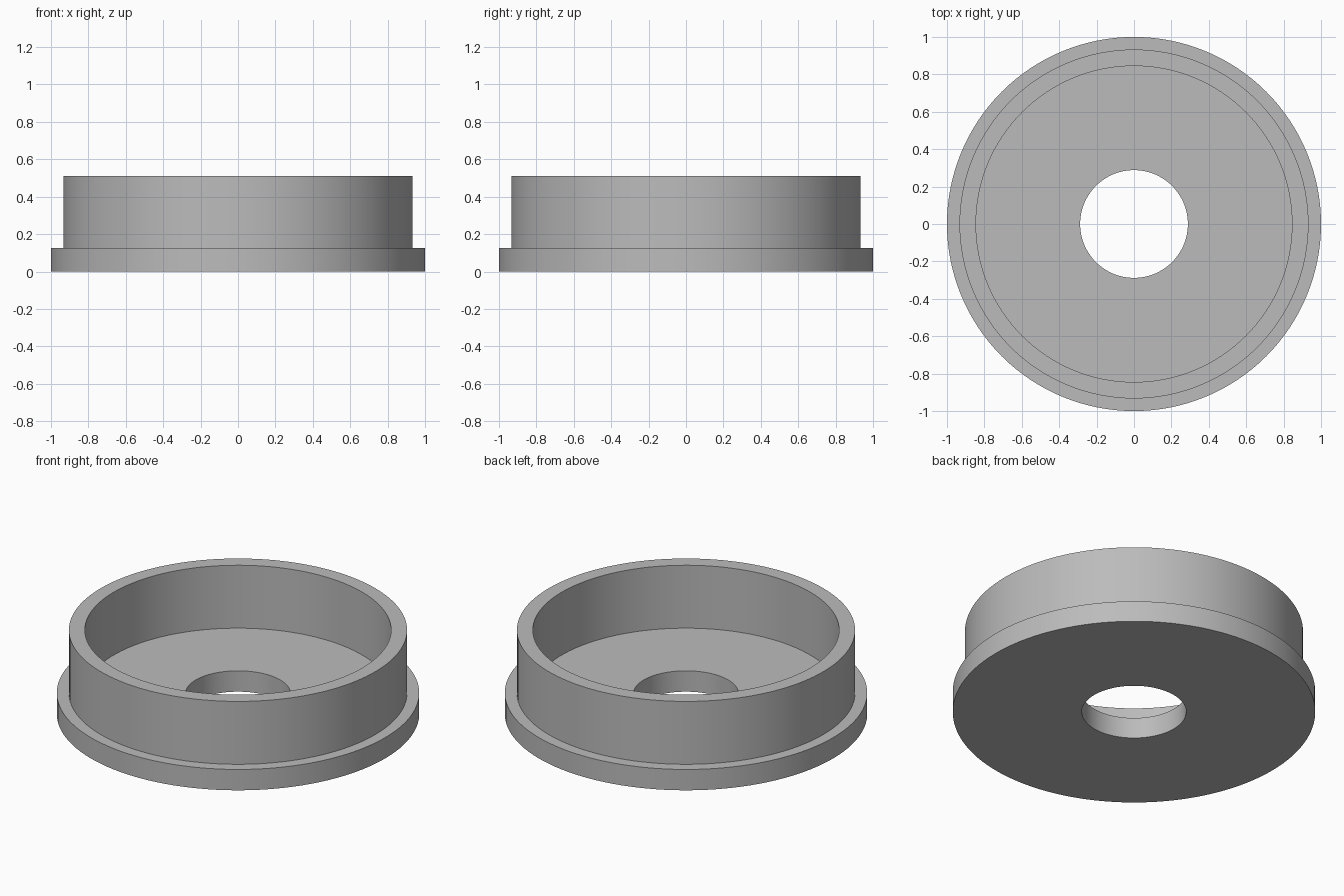
import bpy
import bmesh
import math

cube = bpy.data.objects.get("Cube")
if cube:
    bpy.data.objects.remove(cube, do_unlink=True)

SEGMENTS = 128
HOLE_R, INNER_R, WALL_R, FLANGE_R = 0.288, 0.845, 0.933, 1.0
BASE_Z, TOP_Z = 0.127, 0.51

# Plain grey finish
grey = bpy.data.materials.new("plain_grey")
grey.use_nodes = True
colour = (0.5, 0.5, 0.5, 1.0)
grey.diffuse_color = colour
grey.node_tree.nodes["Principled BSDF"].inputs["Base Color"].default_value = colour


def lathe(name, profile):
    """Spin a closed (radius, height) profile about the z axis."""
    bm = bmesh.new()
    verts = [bm.verts.new((r, 0, z)) for r, z in profile]
    edges = [bm.edges.new((a, b)) for a, b in zip(verts, verts[1:] + verts[:1])]
    bmesh.ops.spin(bm, geom=verts + edges, cent=(0, 0, 0), axis=(0, 0, 1),
                   angle=math.tau, steps=SEGMENTS, use_merge=True)
    bmesh.ops.remove_doubles(bm, verts=bm.verts[:], dist=1e-5)
    bmesh.ops.recalc_face_normals(bm, faces=bm.faces[:])
    mesh = bpy.data.meshes.new(name)
    bm.to_mesh(mesh)
    bm.free()
    mesh.materials.append(grey)
    obj = bpy.data.objects.new(name, mesh)
    bpy.context.collection.objects.link(obj)
    bpy.ops.object.select_all(action="DESELECT")
    obj.select_set(True)
    bpy.context.view_layer.objects.active = obj
    bpy.ops.object.shade_smooth_by_angle(angle=math.radians(30))
    return obj


# Flanged cup: bored floor, raised wall and wider foot in one solid
lathe("flanged_cup", [
    (HOLE_R, 0), (FLANGE_R, 0), (FLANGE_R, BASE_Z), (WALL_R, BASE_Z),
    (WALL_R, TOP_Z), (INNER_R, TOP_Z), (INNER_R, BASE_Z), (HOLE_R, BASE_Z),
])
